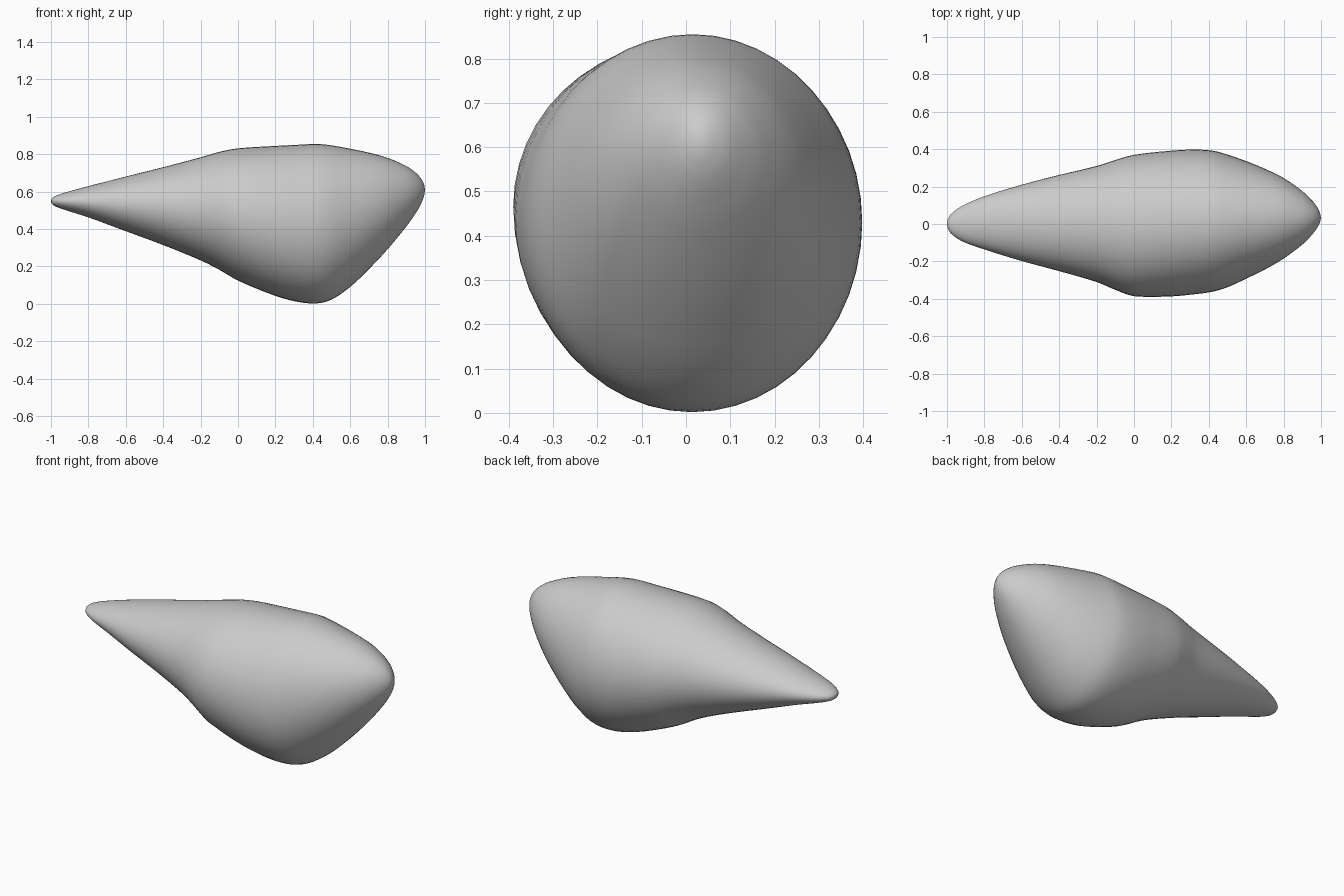
import bpy, bmesh, math

if "Cube" in bpy.data.objects:
    bpy.data.objects.remove(bpy.data.objects["Cube"])

# Cross-sections along x: x, y min, y max, z bottom, z top
STATIONS = [
    (-0.997, -0.022, 0.022, 0.536, 0.562),
    (-0.98, -0.050, 0.052, 0.522, 0.575),
    (-0.92, -0.092, 0.096, 0.500, 0.596),
    (-0.80, -0.136, 0.148, 0.462, 0.629),
    (-0.60, -0.198, 0.210, 0.388, 0.680),
    (-0.40, -0.252, 0.262, 0.314, 0.730),
    (-0.20, -0.310, 0.310, 0.232, 0.783),
    (-0.10, -0.352, 0.342, 0.182, 0.812),
    (0.00, -0.386, 0.370, 0.124, 0.831),
    (0.20, -0.387, 0.392, 0.042, 0.844),
    (0.32, -0.376, 0.398, 0.010, 0.850),
    (0.42, -0.362, 0.392, 0.002, 0.855),
    (0.50, -0.338, 0.371, 0.022, 0.847),
    (0.60, -0.292, 0.336, 0.090, 0.829),
    (0.70, -0.243, 0.295, 0.185, 0.808),
    (0.80, -0.185, 0.246, 0.292, 0.780),
    (0.90, -0.110, 0.176, 0.413, 0.736),
    (0.95, -0.060, 0.128, 0.484, 0.701),
    (0.98, -0.020, 0.090, 0.536, 0.668),
    (0.995, 0.010, 0.058, 0.576, 0.640),
]
SEGMENTS, STEPS = 48, 3


def blend(i, t):
    """Smooth section between stations i and i+1."""
    n = len(STATIONS) - 1
    a, b, c, d = (STATIONS[min(max(k, 0), n)] for k in range(i - 1, i + 3))
    x = b[0] + (c[0] - b[0]) * t
    h = c[0] - b[0]
    out = [x]
    for k in range(1, 5):
        m0 = (c[k] - a[k]) / (c[0] - a[0]) * h
        m1 = (d[k] - b[k]) / (d[0] - b[0]) * h
        out.append((2*t**3 - 3*t*t + 1) * b[k] + (t**3 - 2*t*t + t) * m0
                   + (3*t*t - 2*t**3) * c[k] + (t**3 - t*t) * m1)
    return out


sections = [blend(i, s / STEPS) for i in range(len(STATIONS) - 1) for s in range(STEPS)]
sections.append(STATIONS[-1])

# Body lofted through elliptical sections
bm = bmesh.new()
rings = []
for x, y0, y1, z0, z1 in sections:
    ring = []
    for j in range(SEGMENTS):
        a = math.tau * j / SEGMENTS
        ring.append(bm.verts.new((x, (y0 + y1) / 2 + (y1 - y0) / 2 * math.cos(a),
                                  (z0 + z1) / 2 + (z1 - z0) / 2 * math.sin(a))))
    rings.append(ring)
for r, s in zip(rings, rings[1:]):
    for j in range(SEGMENTS):
        k = (j + 1) % SEGMENTS
        bm.faces.new((r[j], r[k], s[k], s[j]))

# Rounded end tips
for ring, tip in ((rings[0], (-1, 0, 0.549)), (rings[-1], (1, 0.034, 0.608))):
    v = bm.verts.new(tip)
    for j in range(SEGMENTS):
        bm.faces.new((ring[j], ring[(j + 1) % SEGMENTS], v))

bmesh.ops.recalc_face_normals(bm, faces=bm.faces)
for f in bm.faces:
    f.smooth = True
mesh = bpy.data.meshes.new("tapered_body")
bm.to_mesh(mesh)
bm.free()
body = bpy.data.objects.new("tapered_body", mesh)
bpy.context.collection.objects.link(body)
